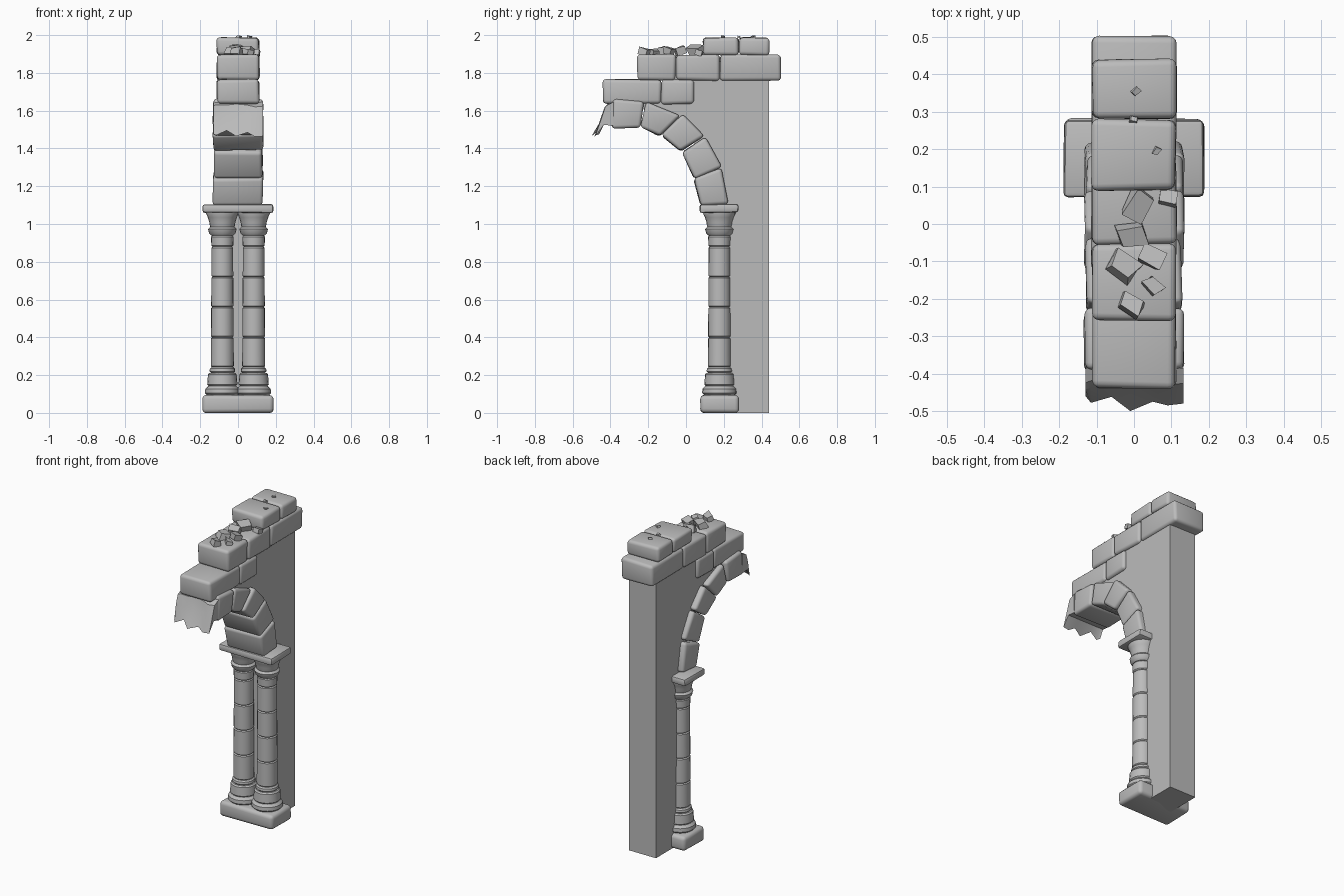
import bpy, bmesh, math, random
from mathutils import Matrix, Vector

random.seed(4)
cube = bpy.data.objects.get("Cube")
if cube:
    bpy.data.objects.remove(cube)

GREY = (0.5, 0.5, 0.5, 1)
stone_mat = bpy.data.materials.new("grey stone")
stone_mat.use_nodes = True
stone_mat.diffuse_color = GREY
stone_mat.node_tree.nodes["Principled BSDF"].inputs["Base Color"].default_value = GREY


def finish(name, bm, angle=40):
    bmesh.ops.recalc_face_normals(bm, faces=bm.faces)
    me = bpy.data.meshes.new(name)
    bm.to_mesh(me)
    bm.free()
    me.materials.append(stone_mat)
    if angle:
        me.shade_smooth()
        me.set_sharp_from_angle(angle=math.radians(angle))
    ob = bpy.data.objects.new(name, me)
    bpy.context.scene.collection.objects.link(ob)
    return ob


def loft(bm, rings, closed=True):
    """Skin a row of equal rings and cap both ends."""
    rows = [[bm.verts.new(p) for p in ring] for ring in rings]
    n = len(rows[0])
    for a, b in zip(rows, rows[1:]):
        for i in range(n):
            j = (i + 1) % n
            bm.faces.new((a[i], a[j], b[j], b[i]))
    bm.faces.new(rows[0])
    bm.faces.new(rows[-1])


def stone(name, outline, half, bevel=0.02, wobble=0.004, segments=3):
    """Rounded block: a (y, z) outline extruded across x."""
    bm = bmesh.new()
    loft(bm, [[(x, y, z) for y, z in outline] for x in (-half, half)])
    for v in bm.verts:
        v.co += Vector([random.uniform(-wobble, wobble) for _ in range(3)])
    if bevel:
        bmesh.ops.bevel(bm, geom=bm.edges[:], offset=bevel, segments=segments,
                        profile=0.5, affect='EDGES', clamp_overlap=True)
    return finish(name, bm)


def rect(y0, y1, z0, z1):
    return [(y0, z0), (y1, z0), (y1, z1), (y0, z1)]


def lathe(name, profile, x, y, sides=20):
    bm = bmesh.new()
    turns = [2 * math.pi * i / sides for i in range(sides)]
    loft(bm, [[(x + r * math.cos(t), y + r * math.sin(t), z) for t in turns]
              for r, z in profile])
    return finish(name, bm, 35)


def drum(r0, r1, z0, z1, soft=0.008):
    """Profile of one rounded column course."""
    return [(r0 - soft, z0), (r0, z0 + soft), (r1, z1 - soft), (r1 - soft, z1)]


# Wall core behind the arch
wall = [(0.22, 0), (0.44, 0), (0.44, 1.86), (-0.1, 1.86), (-0.1, 1.72),
        (-0.25, 1.66), (-0.22, 1.6), (-0.09, 1.56), (0.03, 1.45),
        (0.12, 1.3), (0.17, 1.1), (0.22, 1.08)]
stone("wall_core", wall, 0.095, bevel=0, wobble=0)

# Plinth and abacus shared by the twin columns
stone("plinth", rect(0.075, 0.282, 0, 0.095), 0.188, 0.022, 0.002)
stone("abacus", rect(0.073, 0.278, 1.06, 1.105), 0.187, 0.012, 0.002, 2)

# Twin columns, each turned as base, shaft drums and capital
base = (drum(0.092, 0.09, 0.09, 0.142, 0.015) + drum(0.08, 0.076, 0.142, 0.212)
        + drum(0.068, 0.066, 0.212, 0.242))
shaft = []
joints = [0.242, 0.4, 0.56, 0.72, 0.88]
for i, (low, high) in enumerate(zip(joints, joints[1:])):
    radius = 0.061 - 0.001 * i
    shaft += drum(radius, radius - 0.001, low, high, 0.006)
capital = (drum(0.058, 0.06, 0.88, 0.938, 0.006) + drum(0.07, 0.076, 0.938, 0.985, 0.012)
           + [(0.066, 0.99), (0.069, 1.01), (0.077, 1.035), (0.086, 1.055), (0.086, 1.065)])
for side, x in (("left", 0.083), ("right", -0.083)):
    lathe(side + "_column_base", base, x, 0.177)
    lathe(side + "_column_shaft", shaft, x, 0.177)
    lathe(side + "_column_capital", capital, x, 0.177)

# Arch stones, each between an inner and outer joint
arch = [
    [(0.077, 1.1), (0.222, 1.105), (0.188, 1.295), (0.04, 1.24)],
    [(0.045, 1.24), (0.187, 1.305), (0.1, 1.46), (-0.025, 1.38)],
    [(-0.028, 1.385), (0.095, 1.465), (-0.015, 1.582), (-0.135, 1.47)],
    [(-0.14, 1.465), (-0.03, 1.575), (-0.21, 1.65), (-0.245, 1.515)],
    [(-0.243, 1.512), (-0.22, 1.65), (-0.385, 1.662), (-0.395, 1.508)],
]
for i, outline in enumerate(arch):
    stone(f"arch_stone_{i + 1}", outline, 0.132 - 0.004 * (i % 2), 0.018)

# Snapped-off arch stone with a ragged lip
bm = bmesh.new()
tips = [(-0.13, -0.46, 1.475), (-0.115, -0.478, 1.47), (-0.06, -0.462, 1.495),
        (-0.01, -0.5, 1.465), (0.05, -0.475, 1.485), (0.09, -0.485, 1.462),
        (0.132, -0.48, 1.465)]
rings = []
for x, y, z in tips:
    d = random.uniform(-0.012, 0.012)
    rings.append([(x, -0.385, 1.52), (x, -0.385, 1.645), (x, -0.42 + d, 1.63 + d),
                  (x, -0.438 + d, 1.57), (x, y, z), (x, -0.435, 1.525)])
loft(bm, rings)
finish("broken_arch_stone", bm, 25)

# Stepped courses above the arch
courses = {
    "lower_course": (1.635, 1.765, [-0.44, -0.13, 0.04]),
    "middle_course": (1.76, 1.896, [-0.26, -0.055, 0.18, 0.5]),
    "top_course": (1.893, 1.986, [0.09, 0.28, 0.44]),
}
for name, (z0, z1, ys) in courses.items():
    for i, (y0, y1) in enumerate(zip(ys, ys[1:])):
        stone(f"{name}_{i + 1}", rect(y0, y1, z0, z1), 0.112, 0.019)


# Loose rubble and pebbles on top
def rubble(name, x, y, z, size):
    bm = bmesh.new()
    bmesh.ops.create_cube(bm, size=1)
    for v in bm.verts:
        v.co *= random.uniform(0.7, 1.15)
    turn = Matrix.Rotation(random.uniform(0, 3), 4, 'Z') @ Matrix.Rotation(0.3, 4, 'X')
    scale = Matrix.Diagonal((size, size * 0.75, size * 0.6, 1))
    bm.transform(Matrix.Translation((x, y, z)) @ turn @ scale)
    finish(name, bm, 0)


chunks = [(0.01, 0.05, 0.08), (0.09, 0.07, 0.045), (-0.005, -0.03, 0.08),
          (-0.03, -0.115, 0.075), (0.045, -0.09, 0.07), (0.05, -0.165, 0.05),
          (-0.01, -0.215, 0.065)]
for i, (x, y, size) in enumerate(chunks):
    rubble(f"rubble_{i + 1}", x, y, 1.893 + size * 0.3, size)
for i, (x, y) in enumerate([(0.005, 0.355), (0, 0.28), (0.06, 0.195)]):
    rubble(f"pebble_{i + 1}", x, y, 1.99, 0.022)
